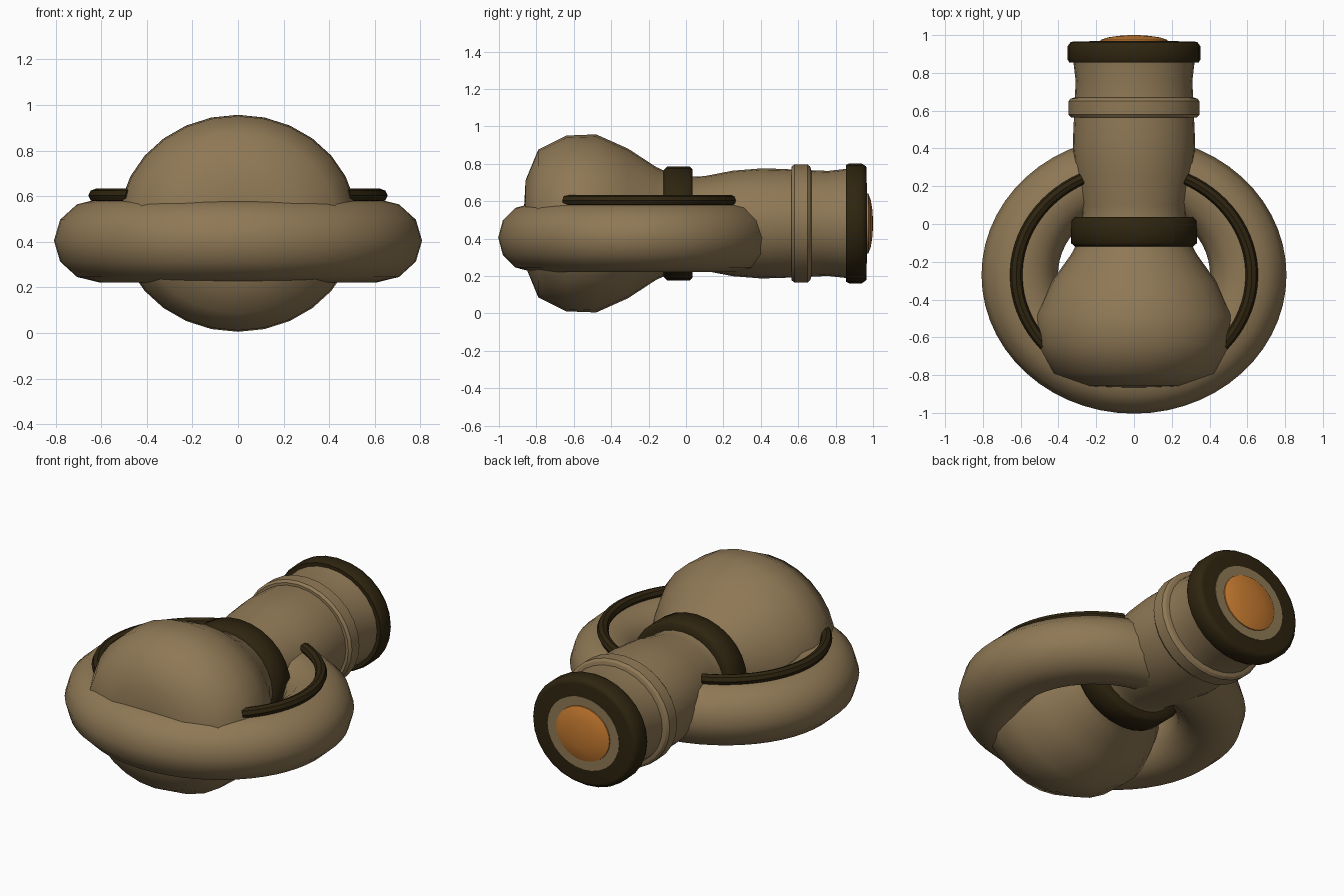
import bpy, math

if "Cube" in bpy.data.objects:
    bpy.data.objects.remove(bpy.data.objects["Cube"])

XS = 1.1      # everything round is slightly wider in x
AXIS_Z = 0.481
RING_Y = -0.27


def material(name, rgb):
    m = bpy.data.materials.new(name)
    m.diffuse_color = (*rgb, 1)
    m.use_nodes = True
    m.node_tree.nodes["Principled BSDF"].inputs["Base Color"].default_value = m.diffuse_color
    return m


TAN = material("tan", (0.275, 0.19, 0.092))
DARK = material("dark_brown", (0.028, 0.018, 0.005))
ORANGE = material("orange", (0.58, 0.2, 0.03))


def make(name, verts, faces, mat, angle):
    me = bpy.data.meshes.new(name)
    me.from_pydata(verts, [], faces)
    me.materials.append(mat)
    ob = bpy.data.objects.new(name, me)
    bpy.context.collection.objects.link(ob)
    bpy.ops.object.select_all(action='DESELECT')
    ob.select_set(True)
    bpy.context.view_layer.objects.active = ob
    bpy.ops.object.mode_set(mode='EDIT')
    bpy.ops.mesh.select_all(action='SELECT')
    bpy.ops.mesh.normals_make_consistent(inside=False)
    bpy.ops.object.mode_set(mode='OBJECT')
    bpy.ops.object.shade_smooth_by_angle(angle=math.radians(angle))
    return ob


def lathe(name, profile, mat, angle=30, n=28):
    """Revolve (y, radius) points round the long axis, with capped ends."""
    verts, faces = [], []
    for y, r in profile:
        for i in range(n):
            a = 2 * math.pi * i / n
            verts.append((XS * r * math.sin(a), y, AXIS_Z + r * math.cos(a)))
    for k in range(len(profile) - 1):
        for i in range(n):
            j = (i + 1) % n
            faces.append((k * n + i, k * n + j, (k + 1) * n + j, (k + 1) * n + i))
    faces.append(tuple(range(n)))
    faces.append(tuple(range((len(profile) - 1) * n, len(profile) * n)))
    return make(name, verts, faces, mat, angle)


def oval_tube(name, radius, tube, z, mat, a0, a1, steps, sides, closed=False):
    """Sweep a round section along an oval lying flat round the ring centre."""
    verts, faces = [], []
    count = steps if closed else steps + 1
    for s in range(count):
        a = math.radians(a0 + (a1 - a0) * s / steps)
        for t in range(sides):
            b = 2 * math.pi * t / sides
            r = radius + tube * math.cos(b)
            verts.append((XS * r * math.cos(a), RING_Y + r * math.sin(a),
                          z + tube * math.sin(b)))
    for s in range(steps):
        s2 = (s + 1) % count
        for t in range(sides):
            t2 = (t + 1) % sides
            faces.append((s * sides + t, s * sides + t2, s2 * sides + t2, s2 * sides + t))
    if not closed:
        faces.append(tuple(range(sides)))
        faces.append(tuple(range(steps * sides, count * sides)))
    return make(name, verts, faces, mat, 40 if not closed else 60)


# Bulb and neck in one turned body
lathe("bulb_and_neck", [
    (-0.865, 0.10), (-0.858, 0.23), (-0.79, 0.395), (-0.64, 0.47), (-0.48, 0.476),
    (-0.31, 0.40), (-0.16, 0.302), (-0.08, 0.265), (0.04, 0.25), (0.10, 0.253),
    (0.25, 0.282), (0.40, 0.294), (0.50, 0.292), (0.58, 0.288), (0.68, 0.284),
    (0.76, 0.281), (0.86, 0.292)], TAN, 60)

# Raised collar round the neck
lathe("neck_collar", [(0.565, 0.28), (0.565, 0.304), (0.58, 0.316), (0.65, 0.316),
                      (0.664, 0.304), (0.672, 0.28)], TAN, 25)

# Dark bands: waist and end cap
lathe("waist_band", [(-0.12, 0.24), (-0.12, 0.285), (-0.10, 0.304), (0.02, 0.304),
                     (0.036, 0.288), (0.036, 0.24)], DARK, 50)
lathe("end_cap", [(0.855, 0.28), (0.855, 0.312), (0.872, 0.32), (0.94, 0.32),
                  (0.963, 0.305), (0.966, 0.29)], DARK, 50)

# Lens plate and domed lens at the back end
lathe("lens_rim", [(0.96, 0.215), (0.969, 0.215)], TAN)
lathe("lens", [(0.96, 0.162), (0.975, 0.16), (0.988, 0.125), (0.996, 0.075),
               (1.0, 0.02)], ORANGE, 60)

# Big oval ring handle
oval_tube("ring_handle", 0.55, 0.184, 0.405, TAN, 0, 360, 56, 12, True)

# Dark trim strips lying on the ring, mirrored left and right
oval_tube("trim_strip_right", 0.567, 0.03, 0.603, DARK, -41, 64, 24, 8)
oval_tube("trim_strip_left", 0.567, 0.03, 0.603, DARK, 116, 221, 24, 8)
